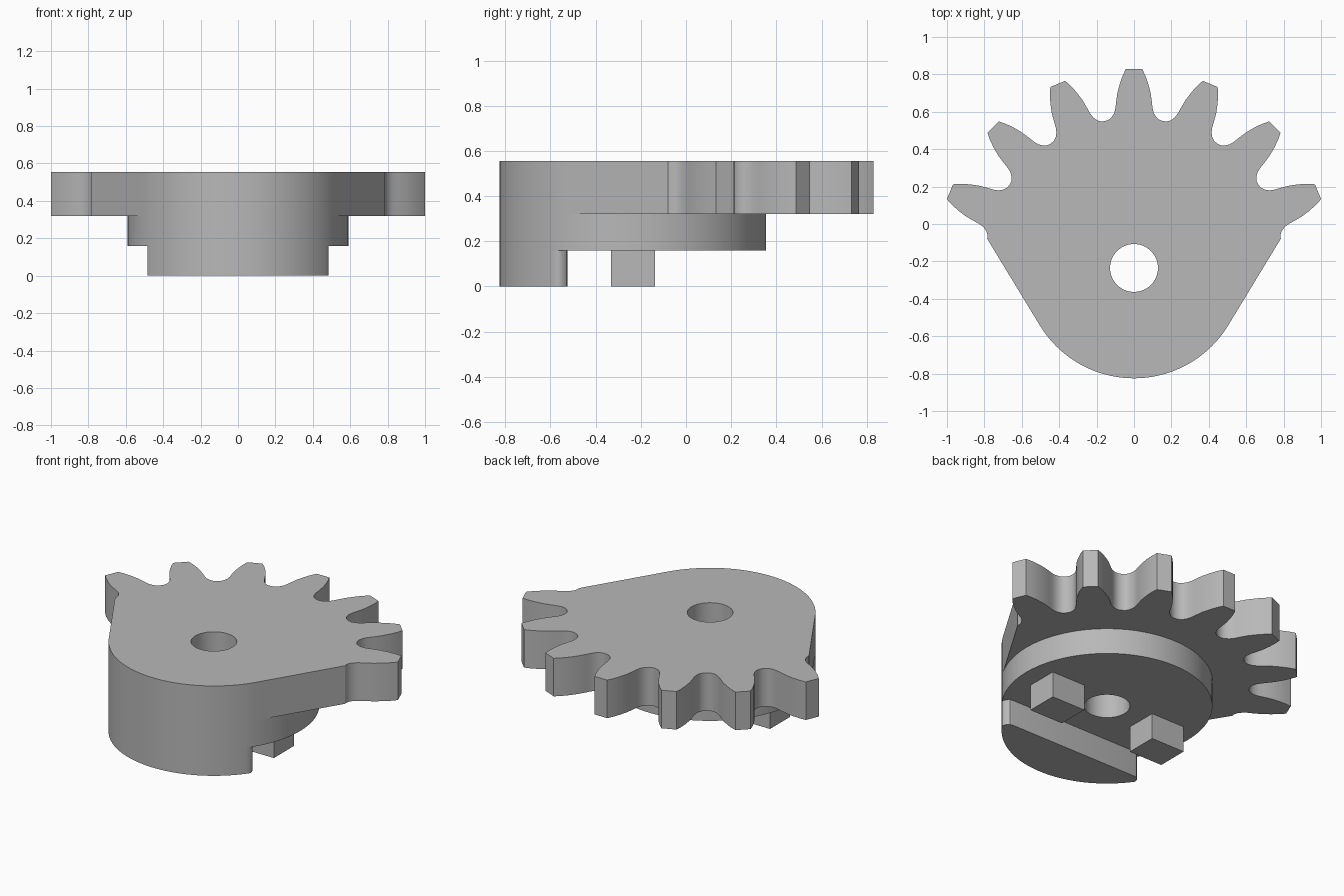
import bpy, bmesh, math
from mathutils import Matrix, Vector

cube = bpy.data.objects.get("Cube")
if cube:
    bpy.data.objects.remove(cube, do_unlink=True)

HUB_Y, HUB_R = -0.235, 0.59
BASE_Z, DISC_Z, PLATE_Z, TOP_Z = 0.0, 0.16, 0.32, 0.555
PITCH = math.radians(22.5)

grey = bpy.data.materials.new("plain grey")
grey.use_nodes = True
grey.diffuse_color = (0.48, 0.48, 0.48, 1)
grey.node_tree.nodes["Principled BSDF"].inputs["Base Color"].default_value = grey.diffuse_color


def prism(name, outline, low, high):
    """Extrude a flat outline from one height to another."""
    bm = bmesh.new()
    face = bm.faces.new([bm.verts.new((x, y, low)) for x, y in outline])
    moved = bmesh.ops.extrude_face_region(bm, geom=[face])["geom"]
    bmesh.ops.translate(bm, vec=(0, 0, high - low),
                        verts=[v for v in moved if isinstance(v, bmesh.types.BMVert)])
    bmesh.ops.recalc_face_normals(bm, faces=bm.faces)
    mesh = bpy.data.meshes.new(name)
    bm.to_mesh(mesh)
    bm.free()
    mesh.materials.append(grey)
    obj = bpy.data.objects.new(name, mesh)
    bpy.context.collection.objects.link(obj)
    return obj


def arc(radius, start, end, steps):
    angles = [math.radians(start + (end - start) * i / steps) for i in range(steps + 1)]
    return [(radius * math.cos(a), HUB_Y + radius * math.sin(a)) for a in angles]


def activate(obj):
    bpy.ops.object.select_all(action='DESELECT')
    obj.select_set(True)
    bpy.context.view_layer.objects.active = obj


# Half of one tooth, from the tip down to the middle of the gap
flank = [(0.043, 1.065), (0.06, 1.03), (0.076, 0.985), (0.089, 0.935), (0.096, 0.885),
         (0.099, 0.855), (0.106, 0.828), (0.12, 0.805), (0.137, 0.791), (0.156, 0.785)]
tooth = [(-x, y) for x, y in reversed(flank[:-1])] + flank

# Toothed sector: seven teeth, then tangents down to the round nose
outline = [(-0.785, HUB_Y + 0.156)]
for k in range(-3, 4):
    turn = Matrix.Rotation(-k * PITCH, 2)
    for point in tooth:
        p = turn @ Vector(point)
        outline.append((p.x, p.y + HUB_Y))
outline += arc(HUB_R, -30, -150, 48)
plate = prism("toothed_plate", outline, PLATE_Z, TOP_Z)

# Round hub below the plate
disc = prism("hub_disc", arc(HUB_R, 0, 357.5, 143), DISC_Z, PLATE_Z)

# Front foot with rounded ends
corner = [(0.44, -0.525), (0.463, -0.529), (0.479, -0.545), (0.485, -0.565)]
foot = prism("front_foot",
             corner + arc(HUB_R, -35, -145, 44) + [(-x, y) for x, y in reversed(corner)],
             BASE_Z, DISC_Z)

# Shaft hole through plate and hub
cutter = prism("hole_cutter", arc(0.128, 0, 354.375, 63), -0.1, 0.7)
cutter.hide_render = True
for obj in (plate, disc):
    cut = obj.modifiers.new("shaft_hole", 'BOOLEAN')
    cut.operation = 'DIFFERENCE'
    cut.solver = 'EXACT'
    cut.object = cutter
    activate(obj)
    bpy.ops.object.modifier_apply(modifier=cut.name)
bpy.data.objects.remove(cutter, do_unlink=True)

for obj in (plate, disc, foot):
    activate(obj)
    bpy.ops.object.shade_smooth_by_angle(angle=math.radians(30))

# Square drive pegs under the hub
for side, name in ((1, "left_peg"), (-1, "right_peg")):
    cx, hx, hy = side * 0.363, 0.115, 0.0975
    prism(name, [(cx - hx, HUB_Y - hy), (cx + hx, HUB_Y - hy),
                 (cx + hx, HUB_Y + hy), (cx - hx, HUB_Y + hy)], BASE_Z, DISC_Z)
